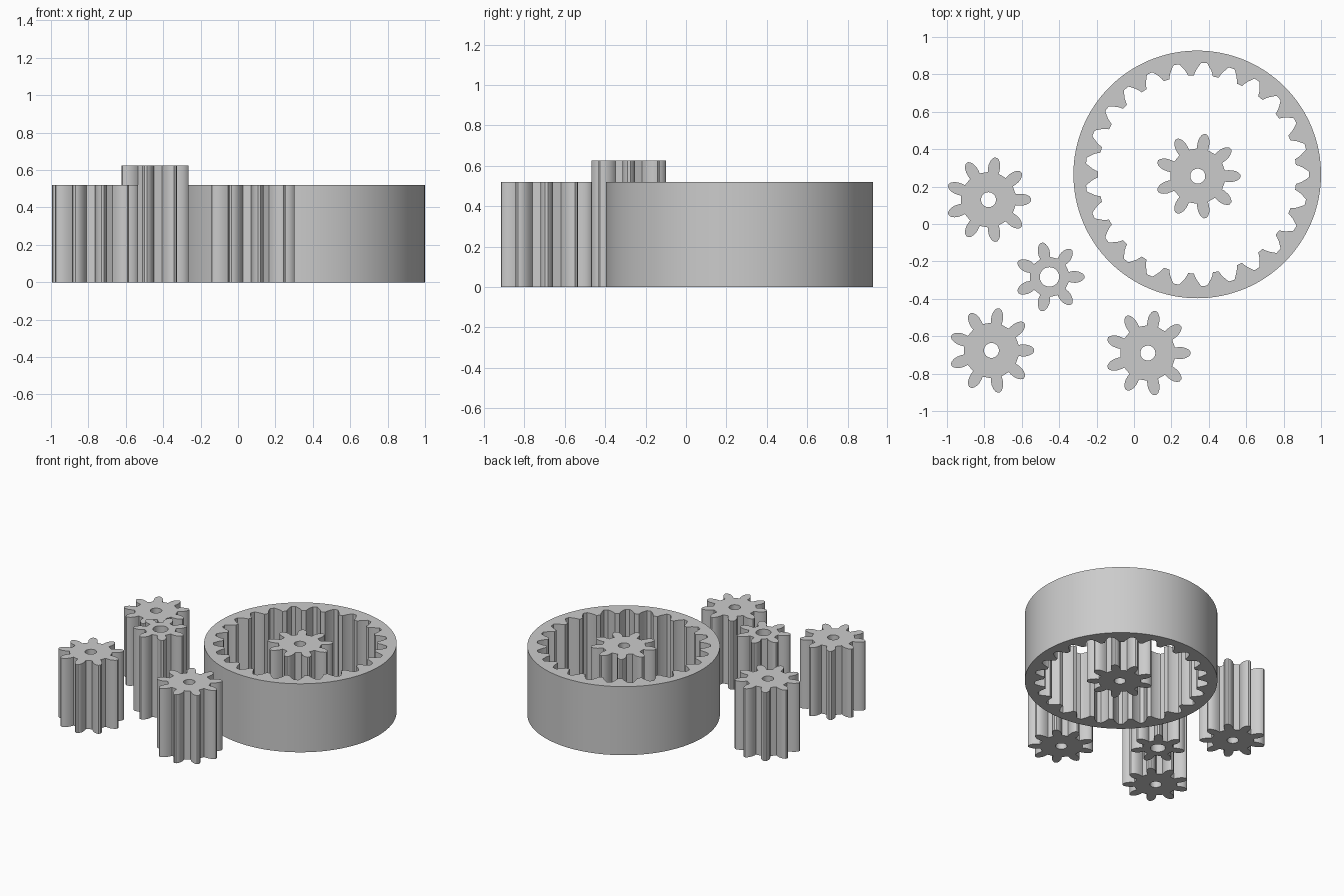
import bpy, bmesh
from math import radians, sin, cos, tau

if "Cube" in bpy.data.objects:
    bpy.data.objects.remove(bpy.data.objects["Cube"])

grey = bpy.data.materials.new("plain_grey")
grey.use_nodes = True
COLOR = (0.6, 0.6, 0.6, 1)
grey.diffuse_color = COLOR
grey.node_tree.nodes["Principled BSDF"].inputs["Base Color"].default_value = COLOR


def circle(radius, segments):
    return [(radius * cos(tau * i / segments), radius * sin(tau * i / segments))
            for i in range(segments)]


def toothed(teeth, flank):
    """Closed outline: flank is (radius, half angle in degrees), root to tip."""
    rise = [(r, -a) for r, a in flank]
    fall = [(r, a) for r, a in reversed(flank)]
    outline = []
    for i in range(teeth):
        for r, a in rise + fall:
            t = tau * i / teeth + radians(a)
            outline.append((r * cos(t), r * sin(t)))
    return outline


def plate(name, loops, height, place):
    """Fill the outer loop less its hole, then extrude upward."""
    bm = bmesh.new()
    edges = []
    for loop in loops:
        verts = [bm.verts.new((x, y, 0)) for x, y in loop]
        edges += [bm.edges.new((v, verts[i - 1])) for i, v in enumerate(verts)]
    bmesh.ops.triangle_fill(bm, edges=edges, use_beauty=True, normal=(0, 0, 1))
    top = bmesh.ops.extrude_face_region(bm, geom=bm.faces[:], use_keep_orig=True)
    moved = [g for g in top["geom"] if isinstance(g, bmesh.types.BMVert)]
    bmesh.ops.translate(bm, verts=moved, vec=(0, 0, height))
    bmesh.ops.recalc_face_normals(bm, faces=bm.faces[:])
    mesh = bpy.data.meshes.new(name)
    bm.to_mesh(mesh)
    bm.free()
    mesh.materials.append(grey)
    obj = bpy.data.objects.new(name, mesh)
    obj.location = (*place, 0)
    bpy.context.collection.objects.link(obj)
    bpy.ops.object.select_all(action='DESELECT')
    obj.select_set(True)
    bpy.context.view_layer.objects.active = obj
    bpy.ops.object.shade_smooth_by_angle(angle=radians(25))
    return obj


# Tooth flanks
planet_flank = [(0.148, 11.5), (0.165, 11), (0.187, 9.6), (0.205, 7.4),
                (0.22, 4.6), (0.228, 1.8)]
sun_flank = [(0.107, 14), (0.125, 14.3), (0.145, 12.5), (0.163, 9.5),
             (0.178, 6), (0.187, 2.2)]
ring_flank = [(0.53, 5.5), (0.545, 4.9), (0.562, 4), (0.58, 2.7),
              (0.592, 1.9), (0.597, 1.4)]

# Ring gear with inward teeth
plate("ring_gear", [circle(0.662, 128), toothed(25, ring_flank)],
      0.52, (0.338, 0.265))

# Four planet gears, one of them inside the ring
places = {"inside": (0.341, 0.256), "back": (-0.778, 0.13),
          "front_right": (-0.762, -0.676), "front_left": (0.074, -0.69)}
for where, place in places.items():
    plate("planet_gear_" + where,
          [toothed(9, planet_flank), circle(0.04, 32)], 0.52, place)

# Taller sun gear
plate("sun_gear", [toothed(7, sun_flank), circle(0.052, 32)],
      0.625, (-0.452, -0.283))
